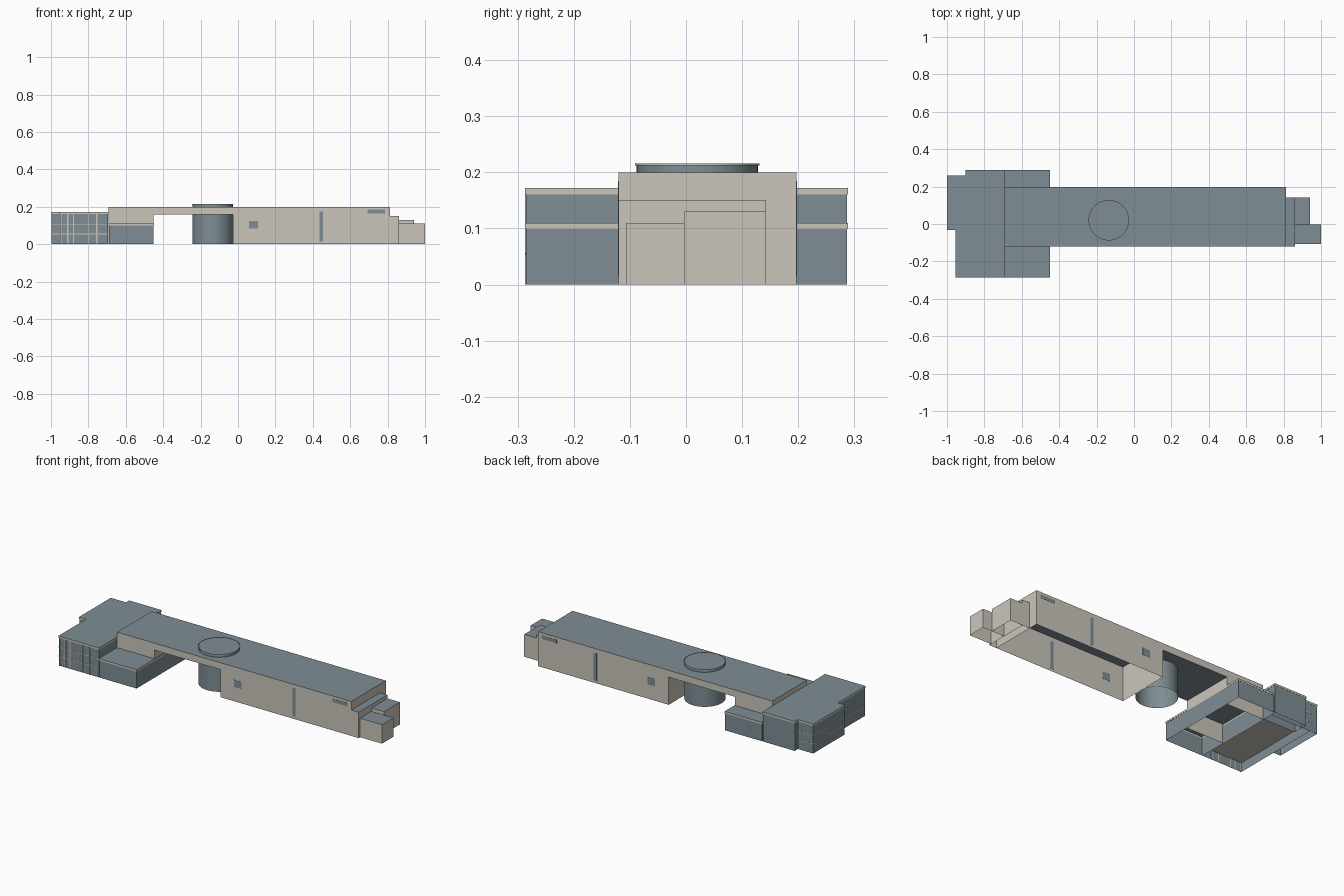
import bpy, bmesh, math

if "Cube" in bpy.data.objects:
    bpy.data.objects.remove(bpy.data.objects["Cube"])


def material(name, colour):
    m = bpy.data.materials.new(name)
    m.diffuse_color = (*colour, 1)
    m.use_nodes = True
    m.node_tree.nodes["Principled BSDF"].inputs["Base Color"].default_value = m.diffuse_color
    return m


BEIGE = material("beige_wall", (0.60, 0.565, 0.50))
GREY = material("blue_grey", (0.21, 0.27, 0.30))


def box(name, x, y, z, walls, roof=None, bottom=None):
    """Thin-walled box; roof or bottom are left open when no material is given."""
    bm = bmesh.new()
    bmesh.ops.create_cube(bm, size=1)
    for v in bm.verts:
        v.co = [lo + (hi - lo) * (c + 0.5) for c, (lo, hi) in zip(v.co, (x, y, z))]
    bm.normal_update()
    drop = []
    for f in bm.faces:
        if abs(f.normal.z) > 0.5:
            mat = roof if f.normal.z > 0 else bottom
            if mat is None:
                drop.append(f)
        else:
            mat = walls
        f.material_index = 1 if mat is GREY else 0
    bmesh.ops.delete(bm, geom=drop, context='FACES')
    me = bpy.data.meshes.new(name)
    bm.to_mesh(me)
    bm.free()
    me.materials.append(BEIGE)
    me.materials.append(GREY)
    ob = bpy.data.objects.new(name, me)
    bpy.context.collection.objects.link(ob)
    return ob


def grow(r, d):
    return (r[0] - d, r[1] + d)


def glazed_block(name, x, y, top, lines=()):
    """Glazed walls with a beige fascia, a grey roof and thin floor lines."""
    box(name, x, y, (0, top - 0.01), GREY)
    box(name + "_fascia", grow(x, 0.002), grow(y, 0.002), (top - 0.011, top), BEIGE, GREY)
    for i, z in enumerate(lines):
        box(f"{name}_floor_line_{i + 1}", grow(x, 0.001), grow(y, 0.001),
            (z, z + 0.004), BEIGE, BEIGE, BEIGE)


# Long hall, bridge and tower in one line
SPINE = (-0.12, 0.197)
box("hall", (-0.027, 0.813), SPINE, (0, 0.2), BEIGE, GREY)
box("bridge", (-0.453, -0.027), SPINE, (0.16, 0.2), BEIGE, GREY, GREY)
box("tower", (-0.693, -0.453), SPINE, (0, 0.2), BEIGE, GREY)

# Stepped end blocks
box("end_step_wide", (0.813, 0.86), (-0.12, 0.143), (0, 0.15), BEIGE, GREY)
box("end_step_back", (0.86, 0.94), (-0.003, 0.143), (0, 0.13), BEIGE, GREY)
box("end_step_front", (0.86, 1.0), (-0.107, -0.003), (0, 0.11), BEIGE, GREY)

# Hall windows on both long walls
WINDOWS = [((0.06, 0.108), (0.083, 0.125)),
           ((0.435, 0.455), (0.015, 0.175)),
           ((0.692, 0.787), (0.165, 0.185))]
for side, y in (("front", SPINE[0]), ("back", SPINE[1])):
    for i, (x, z) in enumerate(WINDOWS):
        box(f"hall_window_{side}_{i + 1}", x, grow((y, y), 0.001), z, GREY, GREY, GREY)

# Glazed cross wing
FLOORS = (0.053, 0.105)
glazed_block("low_wing", (-0.69, -0.452), (-0.285, 0.287), 0.11)
glazed_block("tall_wing", (-0.952, -0.695), (-0.285, 0.258), 0.172, FLOORS)
glazed_block("side_wing", (-0.998, -0.95), (-0.03, 0.258), 0.172, FLOORS)
glazed_block("rear_wing", (-0.9, -0.695), (0.2, 0.287), 0.172)

# Vertical mullions on the tall wing front
for i, x in enumerate((-0.948, -0.91, -0.88, -0.80, -0.755)):
    box(f"mullion_{i + 1}", grow((x, x), 0.003), (-0.287, -0.284), (0, 0.161),
        BEIGE, BEIGE, BEIGE)


# Round stair drum with thin rims
def drum(name, radius, z0, z1, mat, cap):
    bm = bmesh.new()
    bmesh.ops.create_cone(bm, cap_ends=cap, segments=64, radius1=radius,
                          radius2=radius, depth=z1 - z0)
    bm.normal_update()
    bmesh.ops.delete(bm, geom=[f for f in bm.faces if f.normal.z < -0.5], context='FACES')
    me = bpy.data.meshes.new(name)
    bm.to_mesh(me)
    bm.free()
    me.materials.append(mat)
    ob = bpy.data.objects.new(name, me)
    ob.location = (-0.135, 0.02, (z0 + z1) / 2)
    bpy.context.collection.objects.link(ob)
    bpy.ops.object.select_all(action='DESELECT')
    ob.select_set(True)
    bpy.context.view_layer.objects.active = ob
    bpy.ops.object.shade_smooth_by_angle(angle=math.radians(30))


drum("stair_drum", 0.108, 0, 0.2155, GREY, True)
drum("stair_drum_top_rim", 0.111, 0.2125, 0.216, BEIGE, False)
drum("stair_drum_base_rim", 0.109, 0, 0.003, BEIGE, False)
